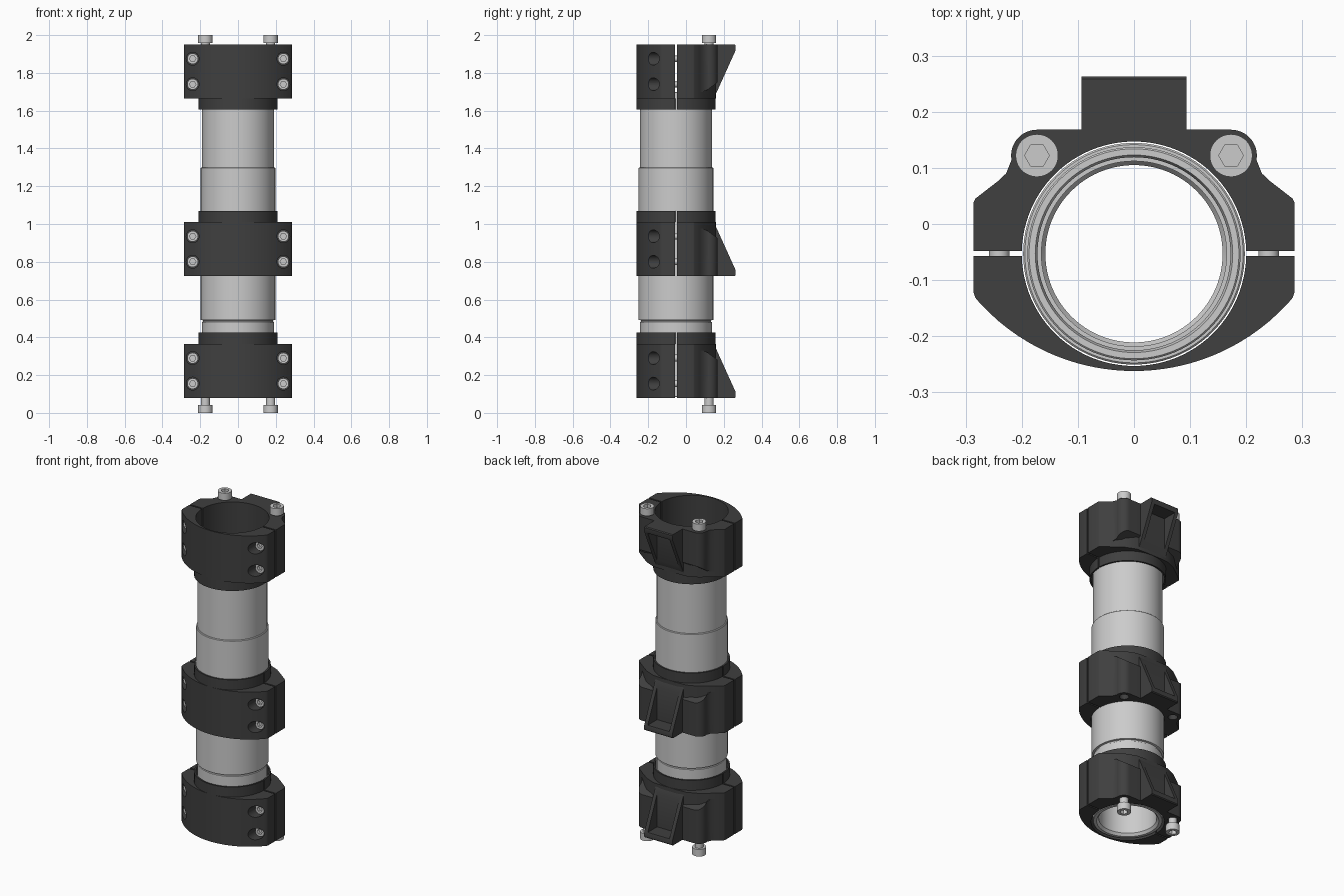
import bpy, bmesh
from math import radians, sin, cos, pi, sqrt
from mathutils import Matrix

if "Cube" in bpy.data.objects:
    bpy.data.objects.remove(bpy.data.objects["Cube"])

CY = -0.053          # tube axis in y
BORE = 0.2           # clamp bore radius
H = 0.285            # clamp body height
DARK = bpy.data.materials.new("dark_clamp")
DARK.diffuse_color = (0.05, 0.05, 0.05, 1)
DARK.use_nodes = True
DARK.node_tree.nodes["Principled BSDF"].inputs["Base Color"].default_value = DARK.diffuse_color


def add(name, bm, mat=None):
    bmesh.ops.recalc_face_normals(bm, faces=bm.faces)
    me = bpy.data.meshes.new(name)
    bm.to_mesh(me)
    bm.free()
    if mat:
        me.materials.append(mat)
    ob = bpy.data.objects.new(name, me)
    bpy.context.collection.objects.link(ob)
    return ob


def prism(name, pts, z0, z1, mat=DARK, frame=Matrix()):
    """Extrude a 2D outline; z1 may be a function of (x, y)."""
    bm = bmesh.new()
    top = z1 if callable(z1) else (lambda x, y: z1)
    a = [bm.verts.new(frame @ Matrix.Translation((x, y, z0)).translation) for x, y in pts]
    b = [bm.verts.new(frame @ Matrix.Translation((x, y, top(x, y))).translation) for x, y in pts]
    bm.faces.new(a)
    bm.faces.new(b)
    n = len(pts)
    for i in range(n):
        bm.faces.new((a[i], a[(i + 1) % n], b[(i + 1) % n], b[i]))
    return add(name, bm, mat)


def rod(name, r, z0, z1, seg=32, at=(0, 0)):
    pts = [(at[0] + r * cos(2 * pi * i / seg), at[1] + r * sin(2 * pi * i / seg)) for i in range(seg)]
    return prism(name, pts, z0, z1, None)


def arc(cx, cy, r, a0, a1, n):
    return [(cx + r * cos(radians(a0 + (a1 - a0) * i / n)),
             cy + r * sin(radians(a0 + (a1 - a0) * i / n))) for i in range(n + 1)]


def cut(ob, cutters):
    for c in cutters:
        c.hide_render = True
        m = ob.modifiers.new("cut", 'BOOLEAN')
        m.object, m.operation, m.solver = c, 'DIFFERENCE', 'EXACT'
    dg = bpy.context.evaluated_depsgraph_get()
    me = bpy.data.meshes.new_from_object(ob.evaluated_get(dg))
    ob.modifiers.clear()
    ob.data = me
    for c in cutters:
        bpy.data.objects.remove(c)


def copy(ob, name, M):
    me = ob.data.copy()
    me.transform(M)
    if M.determinant() < 0:
        me.flip_normals()
    new = bpy.data.objects.new(name, me)
    bpy.context.collection.objects.link(new)


# Stepped tube
profile = [(.187, .085), (.19, .088), (.19, .48), (.186, .483), (.186, .49), (.1975, .492),
           (.1975, 1.297), (.1945, 1.3), (.19, 1.3), (.19, 1.697), (.187, 1.7),
           (.176, 1.7), (.172, 1.69), (.172, 1.6), (.165, 1.6), (.165, 1.5),
           (.158, 1.49), (.158, .1), (.17, .085)]
bm = bmesh.new()
SEG = 96
rings = [[bm.verts.new((r * cos(2 * pi * i / SEG), CY + r * sin(2 * pi * i / SEG), z))
          for i in range(SEG)] for r, z in profile]
for j, ring in enumerate(rings):
    nxt = rings[(j + 1) % len(rings)]
    for i in range(SEG):
        k = (i + 1) % SEG
        bm.faces.new((ring[i], ring[k], nxt[k], nxt[i]))
add("tube", bm)

# Clamp front half: curved block with four counterbored screw holes
outer = [(-.286, -.057), (-.286, -.122), (-.283, -.131)] + \
    [(x, .11 - sqrt(.372 ** 2 - x * x)) for x in [-.276 + .552 * i / 32 for i in range(33)]] + \
    [(.283, -.131), (.286, -.122), (.286, -.057)]
front = prism("clamp_front", outer + arc(0, CY, BORE, -1.2, -178.8, 48), 0, H)
SCREW_Z = (.075, .21)
cutters = []
for x in (-.24, .24):
    for z in SCREW_Z:
        c = rod("hole_cutter", .034, .1, .3)
        c.data.transform(Matrix.Translation((x, 0, z)) @ Matrix.Rotation(radians(90), 4, 'X'))
        cutters.append(c)
cut(front, cutters)

# Clamp rear half with shoulders
side = [(.286, -.048), (.286, .038), (.283, .045), (.225, .09), (.17, .13), (.11, .155), (.05, .158)]
rear = prism("clamp_rear", side + [(-x, y) for x, y in reversed(side)] +
             arc(0, CY, BORE, 178.6, 1.4, 48), 0, H)
cut(rear, [rod("hole_cutter", .026, -.1, .18, at=(s * .173, .122)) for s in (-1, 1)])

# Split collar
collar_front = prism("collar_front", arc(0, CY, .209, -178.9, -1.1, 48) +
                     arc(0, CY, BORE, -1.1, -178.9, 48), H, H + .06)
collar_rear = prism("collar_rear", arc(0, CY, .209, 1.4, 178.6, 48) +
                    arc(0, CY, BORE, 178.6, 1.4, 48), H, H + .06)

# Rounded screw bosses with sloping ends
boss_pts = [(.09, .135), (.15, .09), (.2, .05), (.245, .074), (.228, .09)] + \
    arc(.173, .122, .046, -10, 90, 12) + [(.09, .168)]
bosses = []
for name, s in (("boss_right", 1), ("boss_left", -1)):
    b = prism(name, [(s * x, y) for x, y in boss_pts], 0,
              lambda x, y: .25 - .05 * max(0, y - .1) / .068)
    cut(b, [rod("hole_cutter", .026, -.1, .18, at=(s * .173, .122))])
    bosses.append(b)

# Wedge bracket with pocket in its sloping face
yz = Matrix(((0, 0, 1, 0), (1, 0, 0, 0), (0, 1, 0, 0), (0, 0, 0, 1)))
wedge = prism("wedge", [(.15, 0), (.258, 0), (.263, .005), (.263, .03), (.15, .28)],
              -.094, .094, DARK, yz)
cut(wedge, [prism("pocket_cutter", [(.172, .035), (.32, .035), (.32, .3), (.172, .3)],
                  -.072, .072, DARK, yz)])

# Socket head screw, underside of head at z = 0
screw = rod("screw", .038, 0, .043, 48)
cut(screw, [rod("hex_cutter", .022, .02, .1, 6)])
shank = rod("shank", .024, -.2, .001, 32)

# Three clamps, the top one upside down
parts = [front, rear, collar_front, collar_rear, wedge] + bosses
for label, z0, s in (("bottom", .08, 1), ("middle", .725, 1), ("top", 1.95, -1)):
    M = Matrix.Translation((0, 0, z0)) @ Matrix.Diagonal((1, 1, s, 1))
    for p in parts:
        copy(p, f"{label}_{p.name}", M)
    for x in (-.24, .24):
        for z in SCREW_Z:
            T = Matrix.Translation((x, -.105, z0 + s * z)) @ Matrix.Rotation(radians(90), 4, 'X') \
                @ Matrix.Scale(.75, 4)
            copy(screw, f"{label}_clamp_screw_head", T)
            copy(shank, f"{label}_clamp_screw_shank", T)

# Mounting screws at both ends
for x in (-.173, .173):
    for label, z, turn in (("top", 1.957, 0), ("bottom", .043, 180)):
        T = Matrix.Translation((x, .122, z)) @ Matrix.Rotation(radians(turn), 4, 'X')
        copy(screw, f"{label}_mount_screw_head", T)
        copy(shank, f"{label}_mount_screw_shank", T)

for ob in parts + [screw, shank]:
    bpy.data.objects.remove(ob)
bpy.ops.object.select_all(action='SELECT')
bpy.context.view_layer.objects.active = bpy.context.collection.objects[0]
bpy.ops.object.shade_smooth_by_angle(angle=radians(30))
